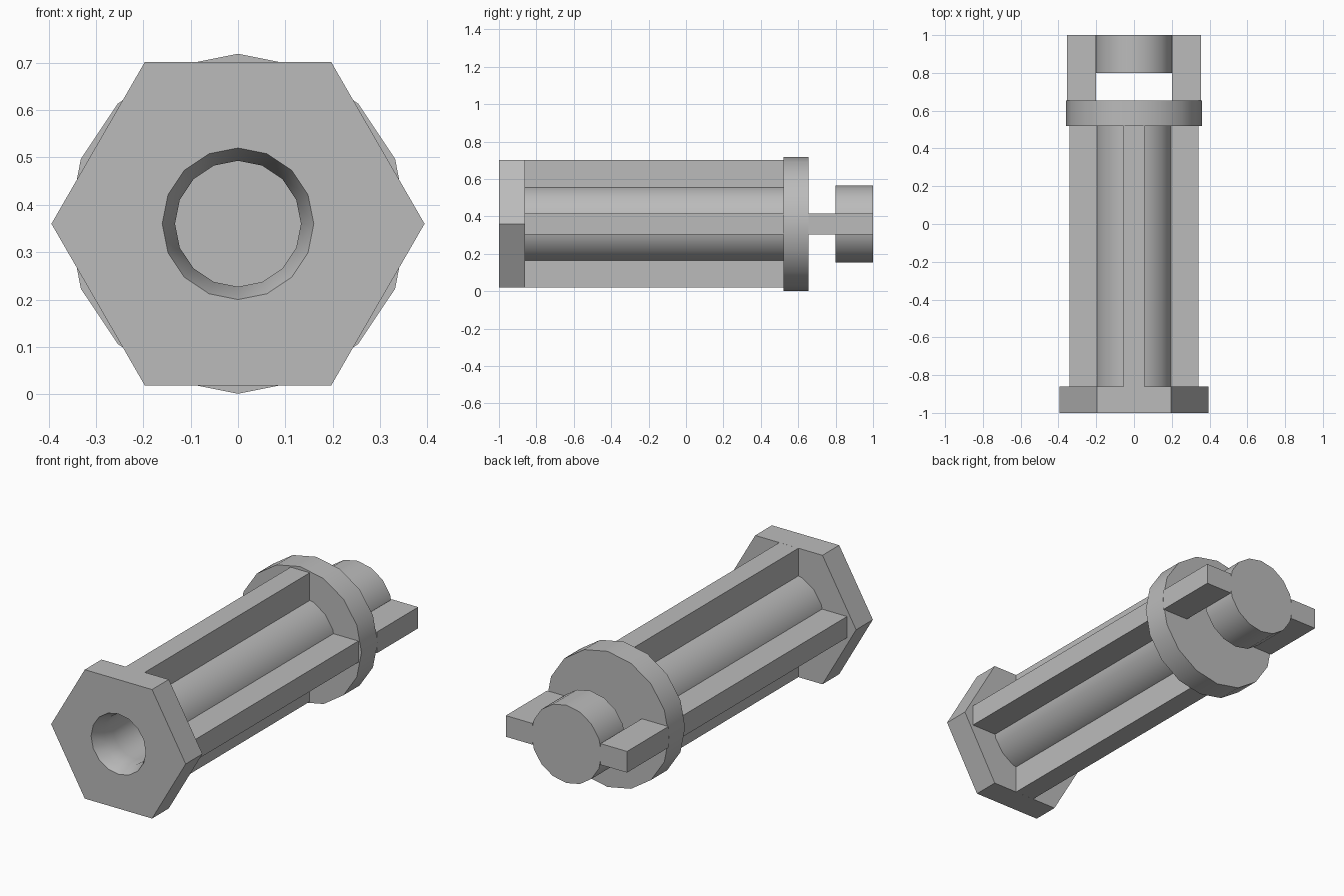
import bpy
import bmesh
from math import cos, sin, tau, radians
from mathutils import Vector

if "Cube" in bpy.data.objects:
    bpy.data.objects.remove(bpy.data.objects["Cube"])

AXIS_Z = 0.36   # height of the long axis
HALF = 0.056    # half thickness of ribs and arms

grey = bpy.data.materials.new("plain grey")
grey.use_nodes = True
colour = (0.5, 0.5, 0.5, 1)
grey.diffuse_color = colour
grey.node_tree.nodes["Principled BSDF"].inputs["Base Color"].default_value = colour


def finish(bm, name):
    bmesh.ops.recalc_face_normals(bm, faces=bm.faces)
    mesh = bpy.data.meshes.new(name)
    bm.to_mesh(mesh)
    bm.free()
    mesh.materials.append(grey)
    obj = bpy.data.objects.new(name, mesh)
    bpy.context.collection.objects.link(obj)
    return obj


def turned(name, profile, sides=16):
    """Solid turned about the long axis from (radius, y) pairs."""
    bm = bmesh.new()
    rings = [[bm.verts.new((r * cos(tau * i / sides), y, AXIS_Z + r * sin(tau * i / sides)))
              for i in range(sides)] for r, y in profile]
    for a, b in zip(rings, rings[1:]):
        for i in range(sides):
            j = (i + 1) % sides
            bm.faces.new((a[i], a[j], b[j], b[i]))
    bm.faces.new(rings[0])
    bm.faces.new(rings[-1])
    return finish(bm, name)


def box(name, low, high):
    low, high = Vector(low), Vector(high)
    bm = bmesh.new()
    bmesh.ops.create_cube(bm, size=1)
    for v in bm.verts:
        v.co = (low + high) / 2 + v.co * (high - low)
    return finish(bm, name)


def smooth(obj):
    bpy.ops.object.select_all(action="DESELECT")
    obj.select_set(True)
    bpy.context.view_layer.objects.active = obj
    bpy.ops.object.shade_smooth_by_angle(angle=radians(30))


# Turned parts
head = turned("hex_head", [(0.394, -1), (0.394, -0.86)], sides=6)
core = turned("core_shaft", [(0.206, -0.86), (0.206, 0.52)])
collar = turned("round_collar", [(0.359, 0.52), (0.359, 0.655)])
tip = turned("round_tip", [(0.206, 0.8), (0.206, 1)])

# Tapered bore cut through the head into the shaft
bore = turned("bore_cutter", [(0.179, -1.05), (0.16, -1), (0.133, -0.93), (0.133, 0.4)])
bore.hide_render = True
for part in (head, core):
    cut = part.modifiers.new("bore", "BOOLEAN")
    cut.operation = "DIFFERENCE"
    cut.solver = "EXACT"
    cut.object = bore
    bpy.context.view_layer.objects.active = part
    bpy.ops.object.modifier_apply(modifier=cut.name)
bpy.data.objects.remove(bore)

for part in (head, core, collar, tip):
    smooth(part)

# Four ribs along the shaft, and the two arms that carry the tip
for side, word in ((1, "left"), (-1, "right")):
    inner, outer = sorted((side * 0.17, side * 0.341))
    box(word + "_rib", (inner, -0.86, AXIS_Z - HALF), (outer, 0.52, AXIS_Z + HALF))
    inner, outer = sorted((side * 0.2, side * 0.355))
    box(word + "_arm", (inner, 0.655, AXIS_Z - HALF), (outer, 1, AXIS_Z + HALF))
for side, word in ((1, "top"), (-1, "bottom")):
    low, high = sorted((AXIS_Z + side * 0.17, AXIS_Z + side * 0.341))
    box(word + "_rib", (-HALF, -0.86, low), (HALF, 0.52, high))
